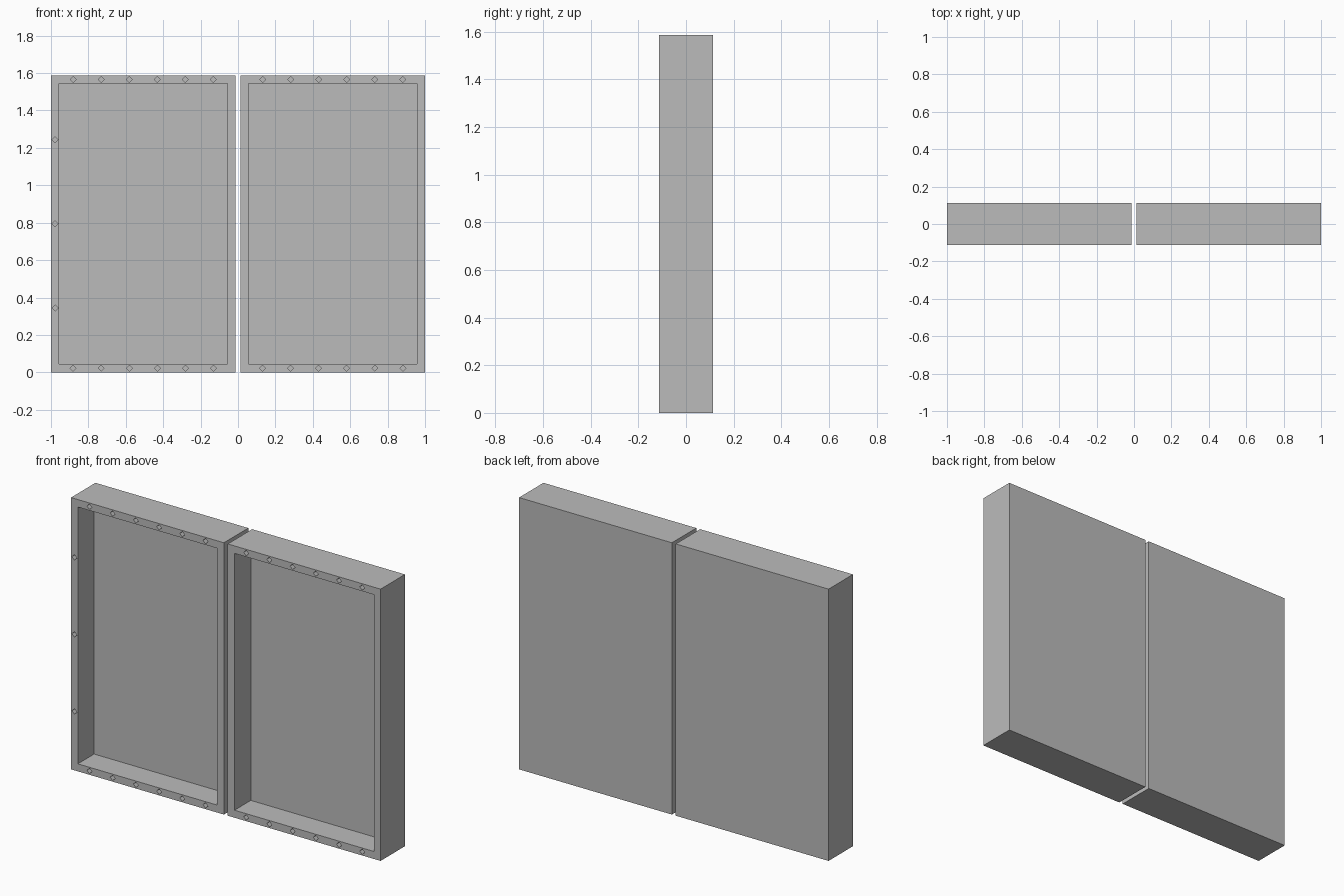
import bpy, bmesh
from math import pi
from mathutils import Matrix, Vector

cube = bpy.data.objects.get("Cube")
if cube:
    bpy.data.objects.remove(cube, do_unlink=True)

HEIGHT, DEPTH, GAP = 1.5875, 0.225, 0.0125
WIDTH = 1 - GAP          # one panel
RIM = 0.04375            # frame thickness
RECESS = 0.15            # depth of the tray
HOLE_RADIUS, HOLE_DEPTH = 0.016, 0.1
FRONT = -DEPTH / 2

grey = bpy.data.materials.new("grey")
grey.use_nodes = True
grey.diffuse_color = (0.5, 0.5, 0.5, 1)
grey.node_tree.nodes["Principled BSDF"].inputs["Base Color"].default_value = (0.5, 0.5, 0.5, 1)


def make_object(name, bm):
    bmesh.ops.recalc_face_normals(bm, faces=bm.faces)
    mesh = bpy.data.meshes.new(name)
    bm.to_mesh(mesh)
    bm.free()
    mesh.materials.append(grey)
    obj = bpy.data.objects.new(name, mesh)
    bpy.context.collection.objects.link(obj)
    return obj


def tray(name, centre_x):
    """Open-fronted box: a block with its front face inset and pushed back."""
    bm = bmesh.new()
    bmesh.ops.create_cube(bm, size=1, matrix=Matrix.Translation((centre_x, 0, HEIGHT / 2))
                          @ Matrix.Diagonal((WIDTH, DEPTH, HEIGHT, 1)))
    bm.normal_update()
    front = min(bm.faces, key=lambda f: f.calc_center_median().y)
    bmesh.ops.inset_region(bm, faces=[front], thickness=RIM, use_even_offset=True)
    floor = bmesh.ops.extrude_face_region(bm, geom=[front])["geom"]
    bmesh.ops.translate(bm, vec=Vector((0, RECESS, 0)),
                        verts=[v for v in floor if isinstance(v, bmesh.types.BMVert)])
    if front.is_valid:
        bmesh.ops.delete(bm, geom=[front], context="FACES_ONLY")
    return make_object(name, bm)


def drill(obj, points):
    """Cut blind diamond-shaped bolt holes into the front rim."""
    bm = bmesh.new()
    for x, z in points:
        bmesh.ops.create_cone(bm, cap_ends=True, segments=4, radius1=HOLE_RADIUS,
                              radius2=HOLE_RADIUS, depth=2 * HOLE_DEPTH,
                              matrix=Matrix.Translation((x, FRONT, z)) @ Matrix.Rotation(pi / 2, 4, "X"))
    cutter = make_object("hole_cutter", bm)
    cutter.hide_render = True
    mod = obj.modifiers.new("bolt_holes", "BOOLEAN")
    mod.operation, mod.solver, mod.object = "DIFFERENCE", "EXACT", cutter
    bpy.context.view_layer.objects.active = obj
    bpy.ops.object.modifier_apply(modifier=mod.name)
    bpy.data.objects.remove(cutter, do_unlink=True)


# Two trays side by side with bolt holes along the top and bottom rims
for name, side in (("right_panel", -1), ("left_panel", 1)):
    centre = side * (GAP + WIDTH / 2)
    panel = tray(name, centre)
    holes = [(centre + (i - 2.5) * 0.15, z)
             for i in range(6) for z in (RIM / 2, HEIGHT - RIM / 2)]
    # Only the outer rim of the right panel has side holes
    if side < 0:
        holes += [(-1 + RIM / 2, HEIGHT / 2 + i * 0.45) for i in (-1, 0, 1)]
    drill(panel, holes)
